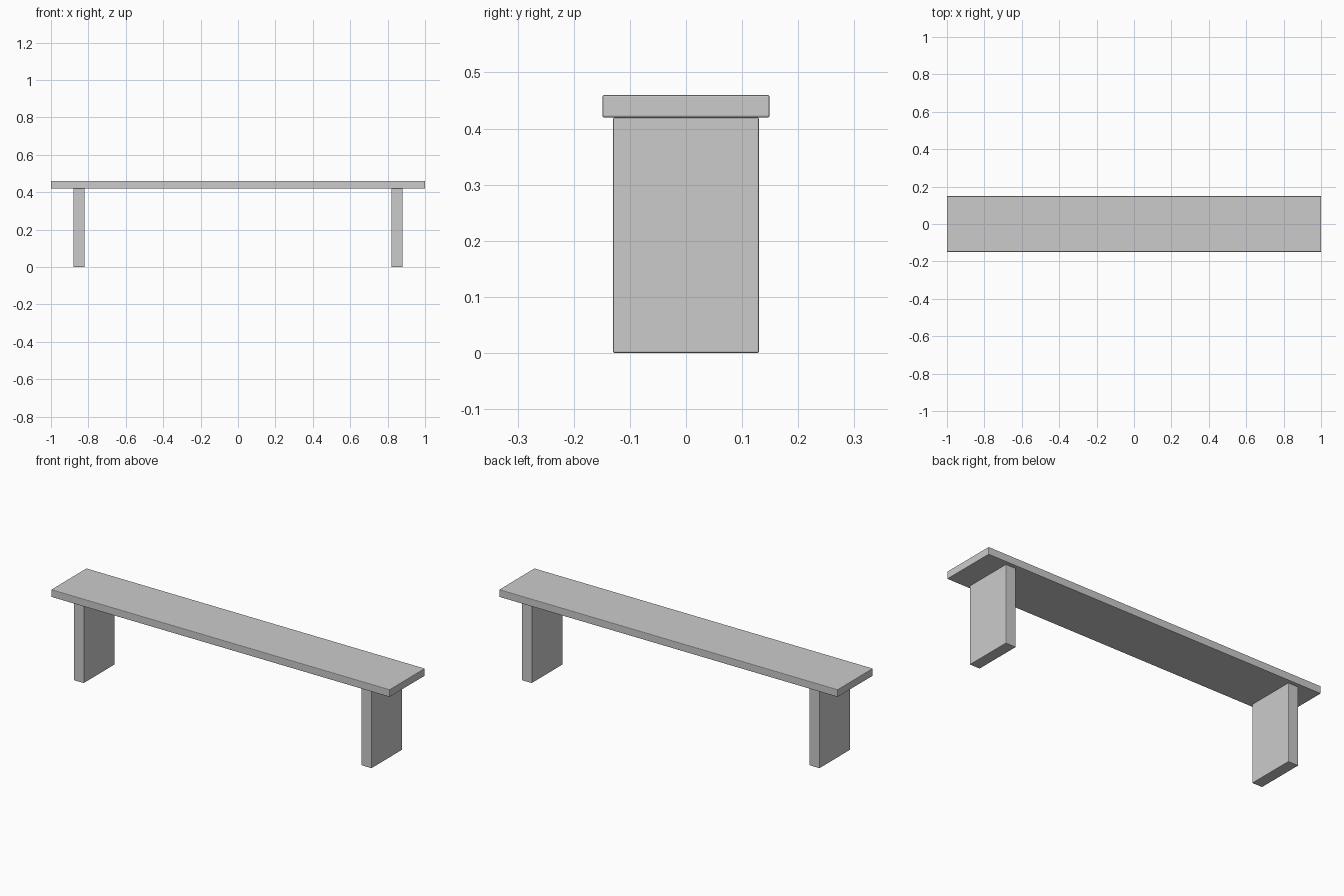
import bpy

cube = bpy.data.objects.get("Cube")
if cube:
    bpy.data.objects.remove(cube, do_unlink=True)

# Single plain grey finish
grey = bpy.data.materials.new("light_grey")
grey.use_nodes = True
colour = (0.6, 0.6, 0.6, 1)
grey.diffuse_color = colour
grey.node_tree.nodes["Principled BSDF"].inputs["Base Color"].default_value = colour


def board(name, centre, size):
    """Rectangular board with slightly eased edges."""
    bpy.ops.mesh.primitive_cube_add(size=1, location=centre)
    ob = bpy.context.object
    ob.name = name
    ob.scale = size
    bpy.ops.object.transform_apply(location=False, rotation=False, scale=True)
    ob.data.materials.append(grey)
    bevel = ob.modifiers.new("eased_edges", "BEVEL")
    bevel.width = 0.003
    bevel.segments = 2
    return ob


# Seat plank
board("seat", (0, 0, 0.44), (2, 0.298, 0.04))

# Slab legs
for side, name in ((-1, "right_leg"), (1, "left_leg")):
    board(name, (side * 0.85, 0, 0.21), (0.06, 0.26, 0.42))
